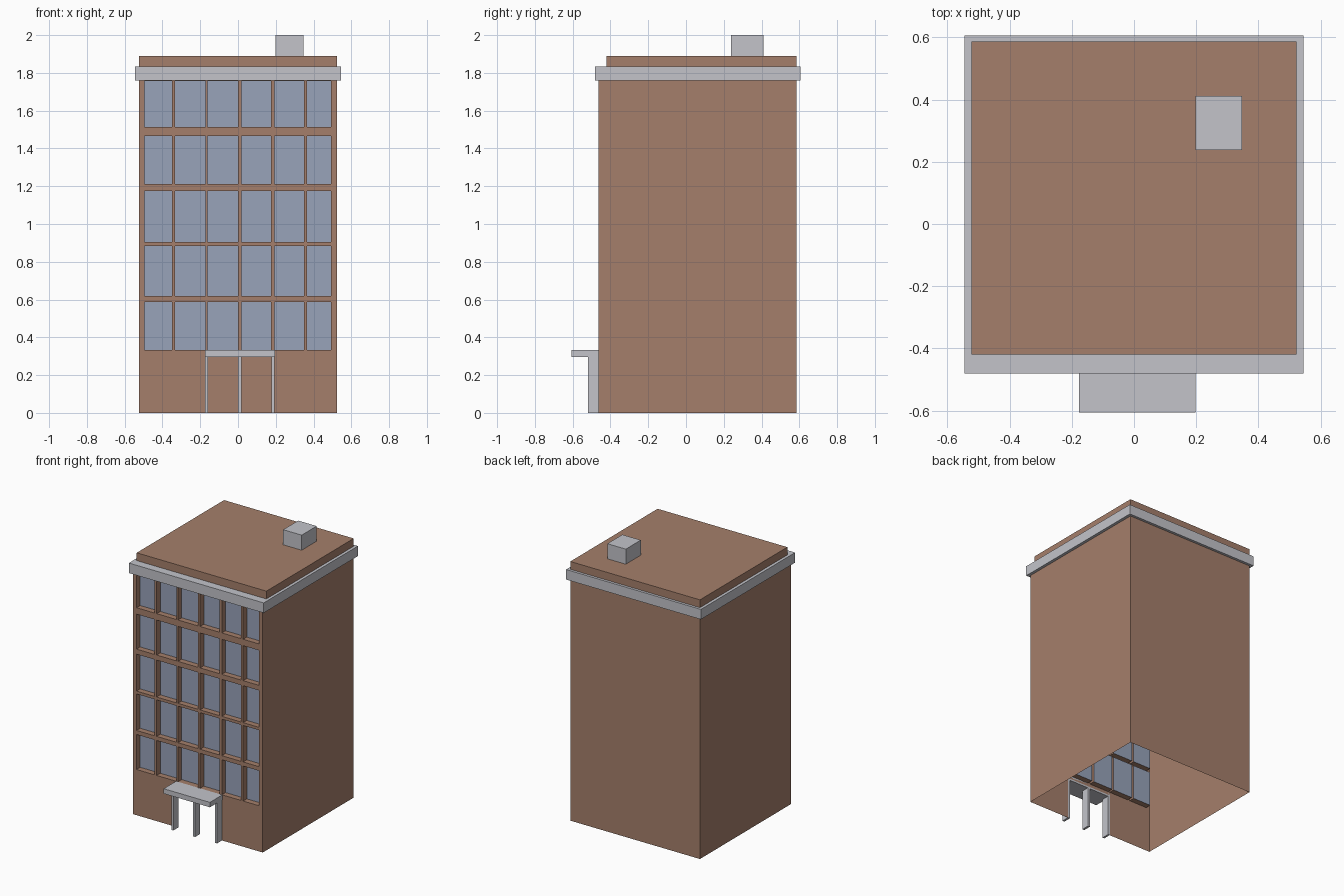
import bpy, bmesh

if "Cube" in bpy.data.objects:
    bpy.data.objects.remove(bpy.data.objects["Cube"])


def material(name, rgb):
    m = bpy.data.materials.new(name)
    m.diffuse_color = (*rgb, 1.0)
    m.use_nodes = True
    m.node_tree.nodes["Principled BSDF"].inputs["Base Color"].default_value = m.diffuse_color
    return m


BRICK = material("brick_brown", (0.376, 0.212, 0.147))
GLASS = material("window_blue", (0.314, 0.366, 0.491))
STONE = material("trim_grey", (0.546, 0.552, 0.591))

HALF, FRONT, BACK = 0.523, -0.462, 0.586     # body extents
GLASS_Y = -0.42                              # recessed plane, also the parapet front
EAVE, ROOF = 1.76, 1.89


def finish(name, bm, *mats):
    me = bpy.data.meshes.new(name)
    bm.to_mesh(me)
    bm.free()
    for m in mats:
        me.materials.append(m)
    ob = bpy.data.objects.new(name, me)
    bpy.context.collection.objects.link(ob)
    return ob


def face(bm, pts):
    return bm.faces.new([bm.verts.new(p) for p in pts])


def box(name, x, y, z, mat):
    bm = bmesh.new()
    bmesh.ops.create_cube(bm, size=1)
    for v in bm.verts:
        v.co = [r[0] if c < 0 else r[1] for c, r in zip(v.co, (x, y, z))]
    return finish(name, bm, mat)


# Facade: grid of cells; windows pushed in, doorway left open
cols = [(-0.495, -0.349), (-0.333, -0.173), (-0.161, 0.001),
        (0.018, 0.176), (0.193, 0.349), (0.365, 0.493)]
rows = [(0.333, 0.588), (0.618, 0.884), (0.905, 1.174), (1.211, 1.466), (1.513, 1.756)]
DOOR_X, DOOR_TOP = (-0.173, 0.193), 0.31
xs = [-HALF] + [x for c in cols for x in c] + [HALF]
zs = [0, DOOR_TOP] + [z for r in rows for z in r] + [EAVE]

bm = bmesh.new()
windows = []
for x0, x1 in zip(xs, xs[1:]):
    for z0, z1 in zip(zs, zs[1:]):
        if z1 <= DOOR_TOP and x0 >= DOOR_X[0] and x1 <= DOOR_X[1]:
            continue
        f = face(bm, [(x0, FRONT, z0), (x1, FRONT, z0), (x1, FRONT, z1), (x0, FRONT, z1)])
        if (x0, x1) in cols and (z0, z1) in rows:
            windows.append(f)
bmesh.ops.remove_doubles(bm, verts=bm.verts, dist=1e-5)
for f in bmesh.ops.extrude_discrete_faces(bm, faces=windows)["faces"]:
    f.material_index = 1
    for v in f.verts:
        v.co.y = GLASS_Y
finish("front_facade", bm, BRICK, GLASS)

# Side walls, back wall, roof and parapet: open-bottomed shell from one profile
prof = [(FRONT, 0), (BACK, 0), (BACK, ROOF), (GLASS_Y, ROOF), (GLASS_Y, EAVE), (FRONT, EAVE)]
bm = bmesh.new()
face(bm, [(HALF, y, z) for y, z in prof])
face(bm, [(-HALF, y, z) for y, z in reversed(prof)])
for a, b in zip(prof[1:4], prof[2:5]):
    face(bm, [(HALF, *a), (-HALF, *a), (-HALF, *b), (HALF, *b)])
bmesh.ops.remove_doubles(bm, verts=bm.verts, dist=1e-5)
finish("walls_and_roof", bm, BRICK)

# Cornice: band running round the building
CX, CF, CB, CZ = 0.544, -0.481, 0.605, (EAVE, 1.833)


def ring(x, y0, y1, z):
    return [(-x, y0, z), (x, y0, z), (x, y1, z), (-x, y1, z)]


bm = bmesh.new()
loops = [ring(CX, CF, CB, CZ[0]), ring(CX, CF, CB, CZ[1]),
         ring(HALF, GLASS_Y, BACK, CZ[1]), ring(HALF, GLASS_Y, BACK, CZ[0])]
for lo, hi in ((0, 1), (1, 2), (3, 0)):
    for i in range(4):
        j = (i + 1) % 4
        face(bm, [loops[lo][i], loops[lo][j], loops[hi][j], loops[hi][i]])
bmesh.ops.remove_doubles(bm, verts=bm.verts, dist=1e-5)
finish("cornice", bm, STONE)

# Entrance canopy and its posts
box("entrance_canopy", (-0.176, 0.197), (-0.605, FRONT), (0.297, 0.333), STONE)
for i, x in enumerate([(-0.174, -0.159), (0.001, 0.018), (0.177, 0.194)]):
    box(f"canopy_post_{i + 1}", x, (-0.519, FRONT + 0.001), (0, 0.298), STONE)

# Rooftop housing
box("roof_housing", (0.198, 0.347), (0.238, 0.411), (ROOF, 2.0), STONE)
